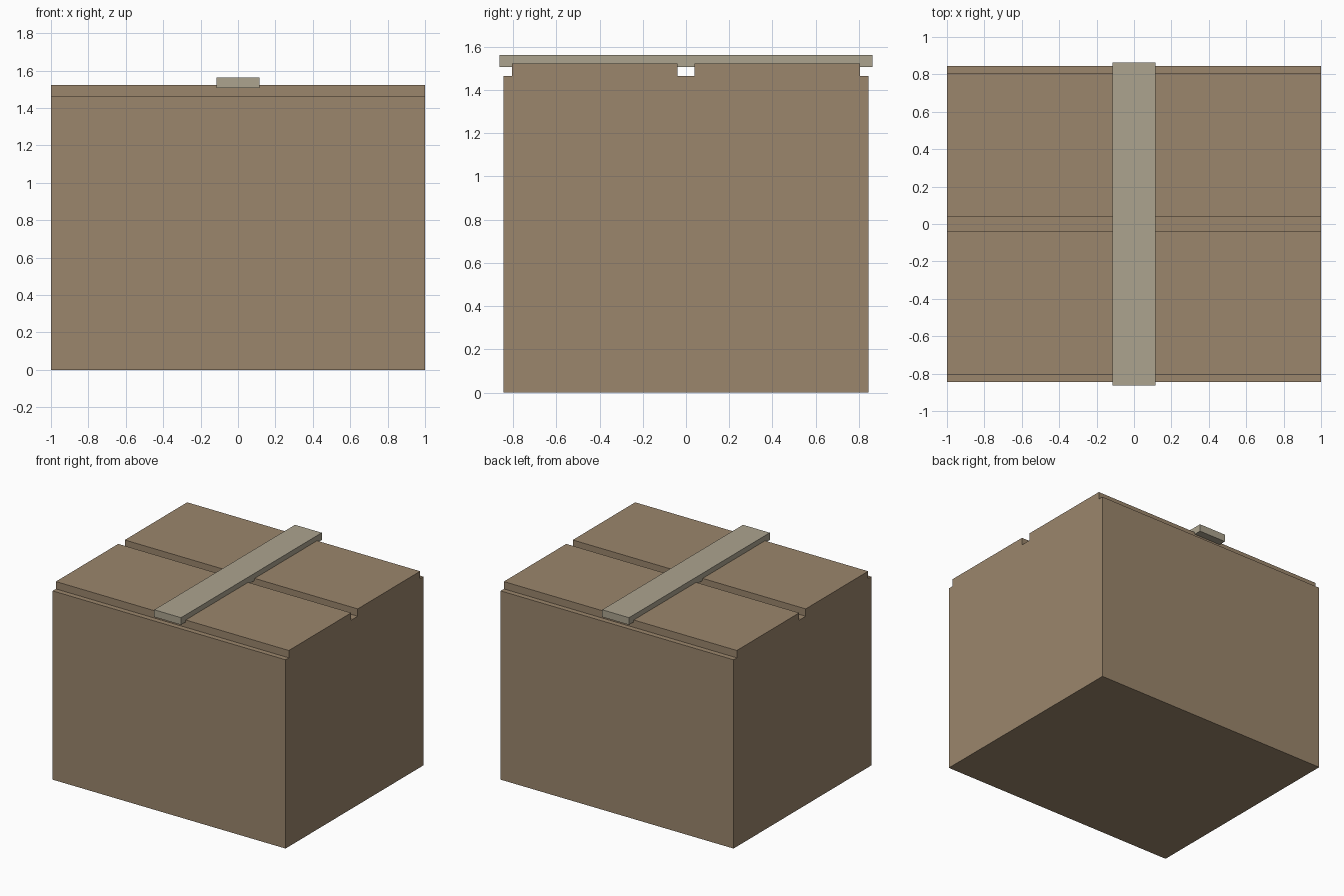
import bpy
import bmesh

default = bpy.data.objects.get("Cube")
if default:
    bpy.data.objects.remove(default, do_unlink=True)


def make_material(name, rgb):
    mat = bpy.data.materials.new(name)
    mat.use_nodes = True
    color = (*rgb, 1.0)
    mat.diffuse_color = color
    mat.node_tree.nodes["Principled BSDF"].inputs["Base Color"].default_value = color
    return mat


def extrude_profile(name, profile, half_width, mat):
    """Sweep a closed (y, z) outline along x from -half_width to half_width."""
    bm = bmesh.new()
    face = bm.faces.new([bm.verts.new((-half_width, y, z)) for y, z in profile])
    swept = bmesh.ops.extrude_face_region(bm, geom=[face])["geom"]
    verts = [v for v in swept if isinstance(v, bmesh.types.BMVert)]
    bmesh.ops.translate(bm, verts=verts, vec=(2 * half_width, 0, 0))
    bmesh.ops.recalc_face_normals(bm, faces=bm.faces)
    mesh = bpy.data.meshes.new(name)
    bm.to_mesh(mesh)
    bm.free()
    mesh.materials.append(mat)
    obj = bpy.data.objects.new(name, mesh)
    bpy.context.collection.objects.link(obj)
    return obj


cardboard = make_material("cardboard brown", (0.328, 0.238, 0.150))
tape_grey = make_material("tape beige", (0.413, 0.371, 0.275))

# Carton with two raised lid flaps, a centre gap and stepped front and back rims
body_top, flap_top = 1.465, 1.522
half = [(0.845, 0), (0.845, body_top), (0.805, body_top),
        (0.805, flap_top), (0.04, flap_top), (0.04, body_top)]
outline = half + [(-y, z) for y, z in reversed(half)]
extrude_profile("cardboard_box", outline, 1.0, cardboard)

# Tape strip across both flaps, overhanging front and back
tape_bottom, tape_top, tape_reach = 1.506, 1.562, 0.863
strip = [(tape_reach, tape_bottom), (tape_reach, tape_top),
         (-tape_reach, tape_top), (-tape_reach, tape_bottom)]
extrude_profile("tape_strip", strip, 0.115, tape_grey)
